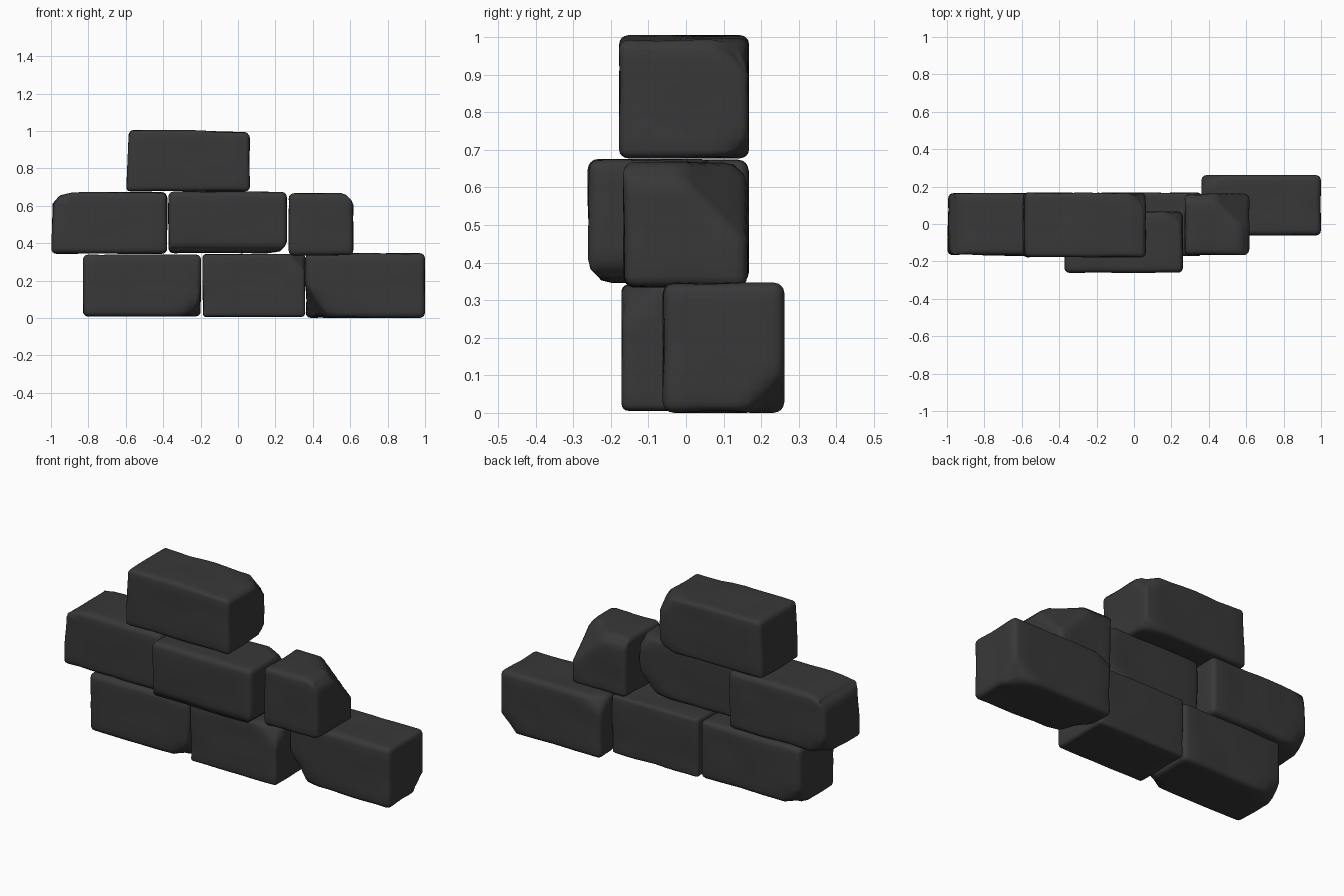
import bpy, bmesh
from mathutils import Vector, noise

if "Cube" in bpy.data.objects:
    bpy.data.objects.remove(bpy.data.objects["Cube"])

stone = bpy.data.materials.new("dark_stone")
stone.diffuse_color = (0.04, 0.04, 0.04, 1)
stone.use_nodes = True
stone.node_tree.nodes["Principled BSDF"].inputs["Base Color"].default_value = stone.diffuse_color


def spread(u, h, r):
    """Concentrate the grid lines near the rounded edges."""
    a, s = abs(u), 1 if u >= 0 else -1
    k = 2 / 3
    return s * (a / k * (h - r) if a <= k else h - r + (a - k) / (1 - k) * r)


def brick(name, lo, hi, chips=(), lean=(0, 0), r=0.03):
    """Rounded stone block; chips are (direction, depth) flattened corners or edges."""
    lo, hi = Vector(lo), Vector(hi)
    mid, h = (lo + hi) / 2, (hi - lo) / 2
    bm = bmesh.new()
    bmesh.ops.create_cube(bm, size=2)
    bmesh.ops.subdivide_edges(bm, edges=bm.edges[:], cuts=11, use_grid_fill=True)
    for v in bm.verts:
        u = v.co.copy()
        p = Vector([spread(u[i], h[i], r) for i in range(3)])
        q = Vector([max(-(h[i] - r), min(h[i] - r, p[i])) for i in range(3)])
        n = (p - q).normalized()
        p = q + n * r
        for d, depth in chips:
            d = Vector(d).normalized()
            over = p.dot(d) - (sum(abs(d[i]) * h[i] for i in range(3)) - depth)
            if over > 0:
                p -= d * over
        # slight lean of the left side and drop of the top right, plus a worn surface
        p.x += lean[0] * (1 + u.z) / 2 * (1 - u.x) / 2
        p.z -= lean[1] * max(0, u.x) * (1 + u.z) / 2
        p -= n * 0.007 * max(0, noise.noise((p + mid) * 6) + 0.2)
        v.co = p + mid
    for f in bm.faces:
        f.smooth = True
    mesh = bpy.data.meshes.new(name)
    bm.to_mesh(mesh)
    bm.free()
    mesh.materials.append(stone)
    bpy.context.collection.objects.link(bpy.data.objects.new(name, mesh))


# bottom course
brick("bottom_left_brick", (-0.83, -0.17, 0.007), (-0.197, 0.16, 0.34),
      [((1, -1, -1), 0.06), ((-1, 1, -1), 0.06)])
brick("bottom_middle_brick", (-0.19, -0.172, 0.005), (0.36, 0.168, 0.342),
      [((1, -1, 1), 0.06)], r=0.02)
brick("bottom_right_brick", (0.36, -0.062, 0), (1.0, 0.262, 0.347),
      [((-1, -0.6, -0.7), 0.10), ((1, 1, -1), 0.07), ((-1, 1, 1), 0.05)])

# middle course
brick("middle_left_brick", (-1.0, -0.167, 0.343), (-0.378, 0.167, 0.674),
      [((-1, 0, 1), 0.04), ((-1, 1, -1), 0.06)], lean=(0.012, 0))
brick("middle_brick", (-0.373, -0.262, 0.346), (0.262, 0.067, 0.676),
      [((1, 0, -1), 0.035), ((0, -1, -1), 0.03), ((1, 1, -1), 0.08), ((1, 1, 1), 0.05)])
brick("half_brick", (0.27, -0.167, 0.333), (0.617, 0.163, 0.668),
      [((1, 0, 1), 0.035), ((1, 1, 1), 0.13), ((0, 1, 1), 0.03)])

# top brick
brick("top_brick", (-0.6, -0.178, 0.677), (0.063, 0.168, 1.005),
      [((1, 1, 1), 0.06), ((1, 1, -1), 0.04)], lean=(0.018, 0.018), r=0.025)
